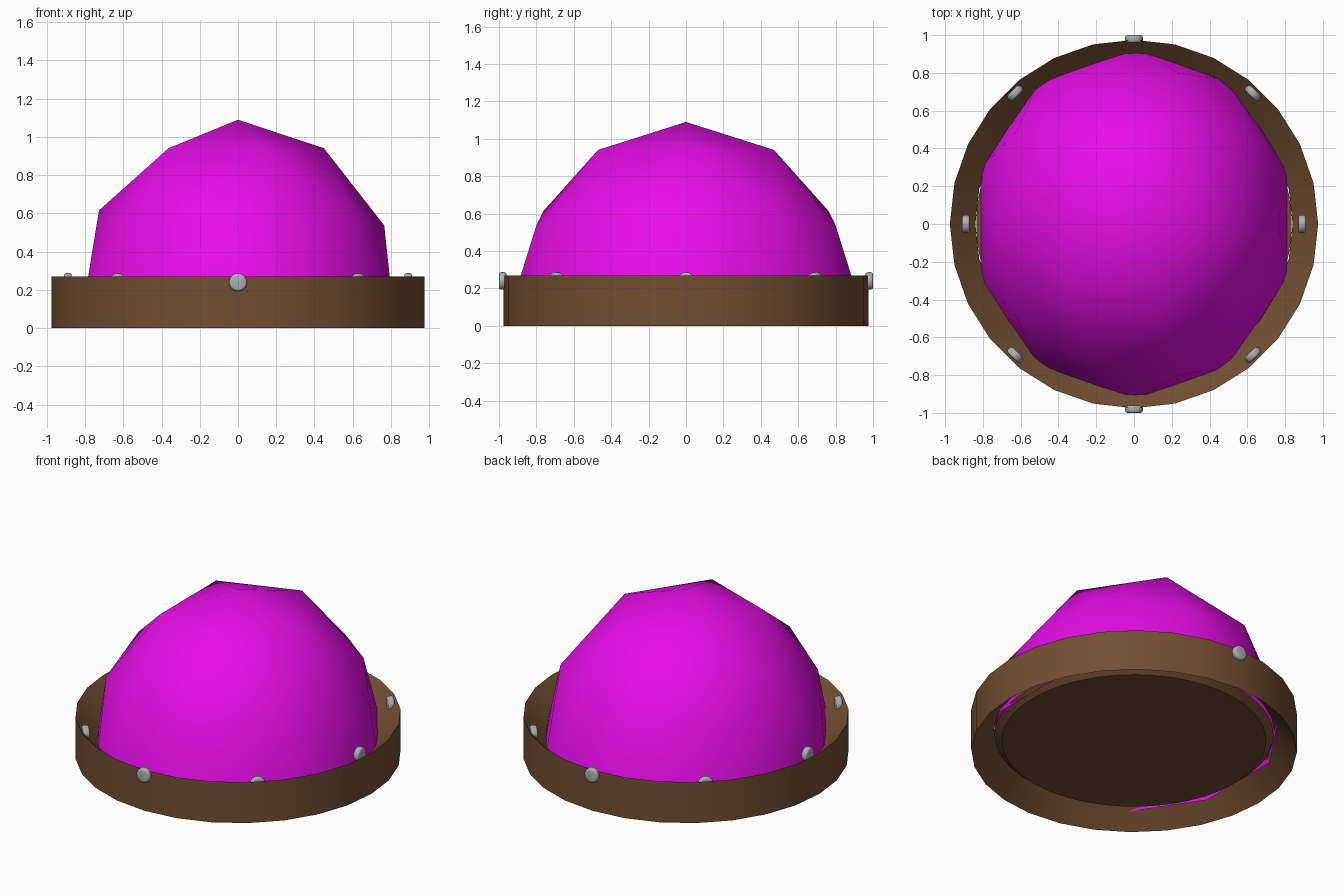
import bpy, bmesh, math
from mathutils import Matrix, Vector

if "Cube" in bpy.data.objects:
    bpy.data.objects.remove(bpy.data.objects["Cube"], do_unlink=True)


def material(name, rgb):
    m = bpy.data.materials.new(name)
    m.use_nodes = True
    color = (*rgb, 1)
    m.diffuse_color = color
    m.node_tree.nodes["Principled BSDF"].inputs["Base Color"].default_value = color
    return m


magenta = material("magenta", (0.8, 0.004, 0.8))
brown = material("leather brown", (0.17, 0.077, 0.032))
steel = material("steel grey", (0.42, 0.43, 0.45))


def finish(name, bm, mat, angle):
    bmesh.ops.recalc_face_normals(bm, faces=bm.faces)
    mesh = bpy.data.meshes.new(name)
    bm.to_mesh(mesh)
    bm.free()
    obj = bpy.data.objects.new(name, mesh)
    bpy.context.collection.objects.link(obj)
    mesh.materials.append(mat)
    bpy.ops.object.select_all(action='DESELECT')
    obj.select_set(True)
    bpy.context.view_layer.objects.active = obj
    bpy.ops.object.shade_smooth_by_angle(angle=math.radians(angle))
    return obj


def ring(profile, sides):
    """Closed (radius, z) profile turned around the z axis."""
    bm = bmesh.new()
    loops = []
    for i in range(sides):
        a = math.tau * i / sides
        loops.append([bm.verts.new((r * math.cos(a), r * math.sin(a), z)) for r, z in profile])
    n = len(profile)
    for i in range(sides):
        here, there = loops[i], loops[(i + 1) % sides]
        for j in range(n):
            k = (j + 1) % n
            bm.faces.new((here[j], there[j], there[k], here[k]))
    return bm


# Dome: upper half of a coarse sphere, shaded smooth
bm = bmesh.new()
bmesh.ops.create_icosphere(bm, subdivisions=2, radius=1)
bmesh.ops.delete(bm, geom=[v for v in bm.verts if v.co.z < -0.01], context='VERTS')
bmesh.ops.transform(bm, verts=bm.verts, matrix=Matrix.Translation((0, 0, 0.09))
                    @ Matrix.Diagonal((0.855, 0.94, 1.0, 1.0)))
dome = finish("dome", bm, magenta, 180)

# Band: triangular section, flat outside and pointed inside
finish("band", ring([(0.975, 0), (0.975, 0.27), (0.84, 0.135)], 28), brown, 30)

# Base plate closing the underside
bm = bmesh.new()
bmesh.ops.create_cone(bm, cap_ends=True, segments=64, radius1=0.79, radius2=0.835, depth=0.04,
                      matrix=Matrix.Translation((0, 0, 0.09)))
finish("base_plate", bm, brown, 30)

# Studs: rounded discs spaced around the band on an oval
for i in range(8):
    a = math.tau * i / 8
    place = Vector((0.89 * math.cos(a), 0.98 * math.sin(a), 0.24))
    bm = bmesh.new()
    bmesh.ops.create_cone(bm, cap_ends=True, segments=24, radius1=0.047, radius2=0.047, depth=0.04)
    rims = [e for e in bm.edges if abs(e.verts[0].co.z - e.verts[1].co.z) < 0.001]
    bmesh.ops.bevel(bm, geom=rims, offset=0.012, segments=3, profile=0.5, affect='EDGES')
    bmesh.ops.transform(bm, verts=bm.verts, matrix=Matrix.Translation(place)
                        @ Matrix.Rotation(a, 4, 'Z') @ Matrix.Rotation(math.pi / 2, 4, 'Y'))
    finish(f"stud_{i + 1}", bm, steel, 35)
